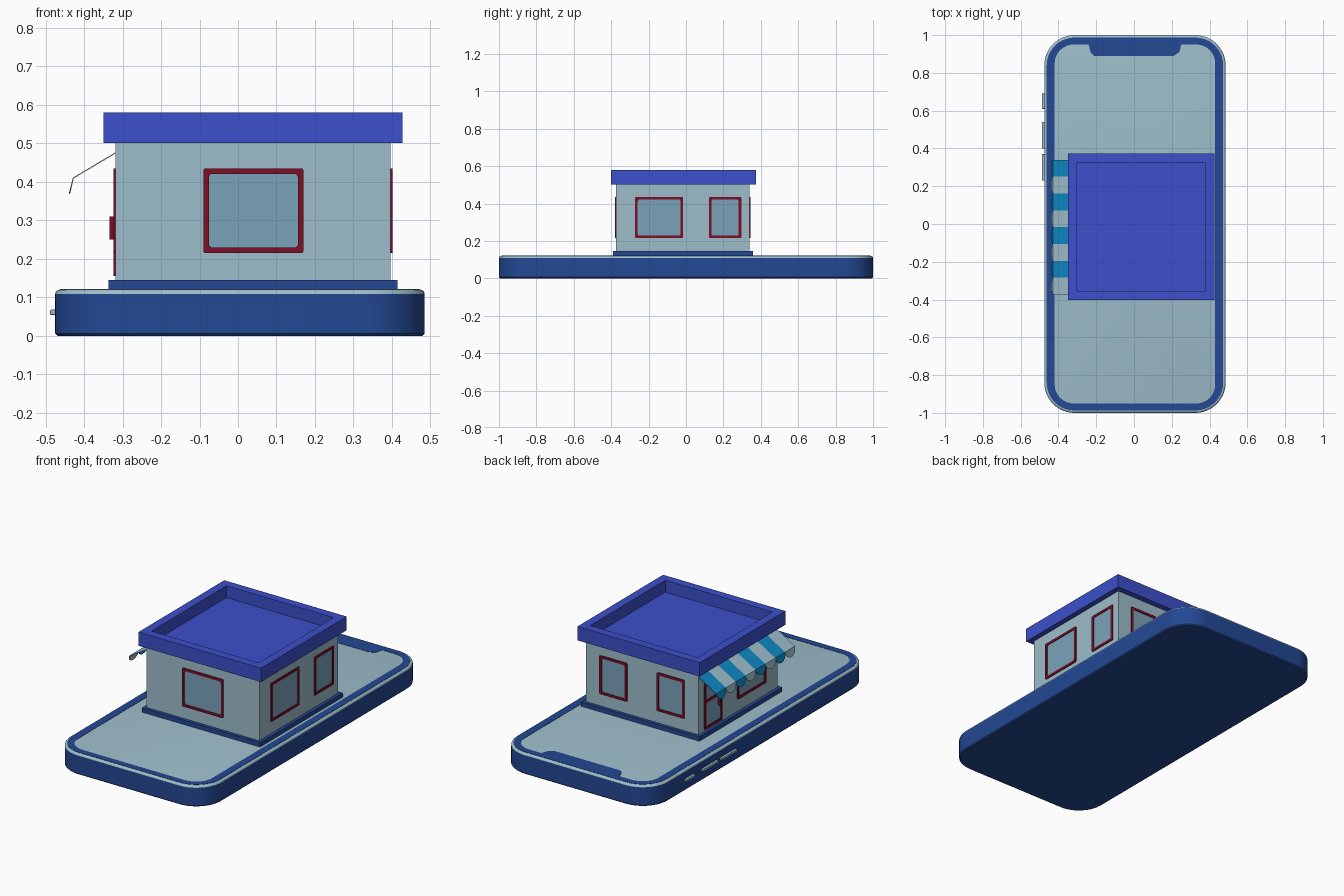
import bpy, bmesh, math
from mathutils import Vector

if "Cube" in bpy.data.objects:
    bpy.data.objects.remove(bpy.data.objects["Cube"])


def material(name, r, g, b):
    lin = [((c / 255 + 0.055) / 1.055) ** 2.4 for c in (r, g, b)]
    m = bpy.data.materials.new(name)
    m.diffuse_color = (*lin, 1)
    m.use_nodes = True
    m.node_tree.nodes["Principled BSDF"].inputs["Base Color"].default_value = m.diffuse_color
    return m


NAVY = material("navy", 35, 72, 148)
PALE = material("pale blue", 158, 190, 203)
ROOF = material("roof blue", 60, 80, 203)
RED = material("dark red", 125, 14, 40)
GLASS = material("glass blue", 123, 164, 187)
SKY = material("awning blue", 14, 137, 198)


def finish(bm, name, mats, smooth=False):
    bmesh.ops.recalc_face_normals(bm, faces=bm.faces)
    me = bpy.data.meshes.new(name)
    bm.to_mesh(me)
    bm.free()
    ob = bpy.data.objects.new(name, me)
    bpy.context.collection.objects.link(ob)
    for m in mats:
        me.materials.append(m)
    if smooth:
        bpy.ops.object.select_all(action='DESELECT')
        bpy.context.view_layer.objects.active = ob
        ob.select_set(True)
        bpy.ops.object.shade_smooth_by_angle(angle=math.radians(35))
    return ob


def box_mesh(lo, hi):
    bm = bmesh.new()
    bmesh.ops.create_cube(bm, size=1)
    lo, hi = Vector(lo), Vector(hi)
    for v in bm.verts:
        v.co = (lo + hi) / 2 + v.co * (hi - lo)
    return bm


def box(name, lo, hi, mat, bevel=0):
    bm = box_mesh(lo, hi)
    if bevel:
        bmesh.ops.bevel(bm, geom=bm.edges[:], offset=bevel, segments=2, affect='EDGES', profile=0.5)
    return finish(bm, name, [mat])


def round_rect(w, h, r, cx=0, cy=0, n=10, top_extra=()):
    """Counter-clockwise rounded rectangle, with optional points on the top edge."""
    pts = []
    for i, (sx, sy) in enumerate([(1, 1), (-1, 1), (-1, -1), (1, -1)]):
        for k in range(n + 1):
            a = math.pi / 2 * (i + k / n)
            pts.append((cx + sx * (w - r) + r * math.cos(a), cy + sy * (h - r) + r * math.sin(a)))
        if i == 0:
            pts += list(top_extra)
    return pts


def loft(name, layers, mat):
    """Stack of rounded phone outlines given as (z, inset)."""
    bm = bmesh.new()
    rings = []
    for z, d in layers:
        pts = round_rect(PW - d, 1 - d, 0.16 - d, PX, 0, 12)
        rings.append([bm.verts.new((x, y, z)) for x, y in pts])
    n = len(rings[0])
    for a, b in zip(rings, rings[1:]):
        for i in range(n):
            bm.faces.new((a[i], a[(i + 1) % n], b[(i + 1) % n], b[i]))
    bm.faces.new(rings[0])
    bm.faces.new(rings[-1])
    return finish(bm, name, [mat], True)


def plate(name, loops, half, mat, loc, rot=(0, 0, 0)):
    """Flat filled outline; further loops become holes."""
    cu = bpy.data.curves.new(name, 'CURVE')
    cu.dimensions, cu.fill_mode, cu.extrude = '2D', 'BOTH', half
    for pts in loops:
        sp = cu.splines.new('POLY')
        sp.points.add(len(pts) - 1)
        for p, (x, y) in zip(sp.points, pts):
            p.co = (x, y, 0, 1)
        sp.use_cyclic_u = True
    ob = bpy.data.objects.new(name, cu)
    bpy.context.collection.objects.link(ob)
    cu.materials.append(mat)
    ob.location, ob.rotation_euler = loc, rot
    bpy.ops.object.select_all(action='DESELECT')
    bpy.context.view_layer.objects.active = ob
    ob.select_set(True)
    bpy.ops.object.convert(target='MESH')


# Phone: dark case, pale top slab, dark bezel with notch, side buttons
PX, PW = 0.005, 0.48
loft("phone_case", [(0, 0.006), (0.006, 0), (0.109, 0)], NAVY)
loft("phone_screen", [(0.109, 0), (0.115, 0.002), (0.119, 0.007), (0.12, 0.011)], PALE)
notch = [(0.25, 0.95), (0.24, 0.91), (0.21, 0.89), (-0.21, 0.89), (-0.23, 0.91), (-0.24, 0.95)]
plate("screen_bezel",
      [round_rect(PW - 0.013, 0.987, 0.147, PX), round_rect(0.425, 0.95, 0.1, PX, top_extra=notch)],
      0.0015, NAVY, (0, 0, 0.12))
for i, (y0, y1) in enumerate([(0.61, 0.69), (0.40, 0.54), (0.23, 0.37)]):
    box(f"side_button_{i + 1}", (-0.488, y0, 0.054), (-0.46, y1, 0.068), PALE, 0.003)

# Shop: plinth, walls, roof with sunken top
X0, X1, Y0, Y1 = -0.318, 0.396, -0.373, 0.34
box("plinth", (X0 - 0.018, Y0 - 0.018, 0.118), (X1 + 0.018, Y1 + 0.018, 0.145), NAVY)
box("walls", (X0, Y0, 0.14), (X1, Y1, 0.505), PALE)
bm = box_mesh((-0.349, -0.402, 0.501), (0.427, 0.374, 0.58))
top = max(bm.faces, key=lambda f: f.calc_center_median().z)
bmesh.ops.inset_individual(bm, faces=[top], thickness=0.068)
rim = bmesh.ops.extrude_discrete_faces(bm, faces=[top])["faces"][0]
for v in rim.verts:
    v.co.z -= 0.068
finish(bm, "roof", [ROOF])

# Windows: wall name -> (rotation about z, placement of the span centre)
WALLS = {
    "front": (0, lambda c: (c, Y0)),
    "right": (90, lambda c: (X1, c)),
    "back": (180, lambda c: (c, Y1)),
    "left": (-90, lambda c: (X0, c)),
}


def window(name, wall, a, b, z0=0.215, z1=0.435):
    ang, place = WALLS[wall]
    rot = (math.pi / 2, 0, math.radians(ang))
    loc = (*place((a + b) / 2), (z0 + z1) / 2)
    w, h = (b - a) / 2, (z1 - z0) / 2
    plate(name + "_frame", [round_rect(w, h, 0.006, n=3), round_rect(w - 0.014, h - 0.014, 0.01, n=3)],
          0.006, RED, loc, rot)
    plate(name + "_glass", [round_rect(w - 0.007, h - 0.007, 0.004, n=2)], 0.002, GLASS, loc, rot)


window("front_window", "front", -0.09, 0.17)
window("right_window_large", "right", -0.272, -0.015)
window("right_window_small", "right", 0.122, 0.296)
window("back_window_1", "back", 0.134, 0.308)
window("back_window_2", "back", -0.23, -0.055)
window("left_window", "left", -0.265, -0.01)

# Door: glazed, with a cross bar and handle
window("door", "left", 0.13, 0.29, 0.155, 0.435)
box("door_bar", (X0 - 0.006, 0.14, 0.305), (X0 + 0.002, 0.28, 0.32), RED)
box("door_handle", (X0 - 0.016, 0.15, 0.25), (X0 + 0.002, 0.165, 0.31), RED)

# Awning: striped slope with a scalloped tab hanging from each stripe
bm = bmesh.new()
step = (Y1 - Y0) / 8
for i in range(8):
    ya, yb = Y1 - i * step, Y1 - (i + 1) * step
    ym, r = (ya + yb) / 2, step / 2
    slope = [(-0.317, ya, 0.476), (-0.428, ya, 0.41), (-0.428, yb, 0.41), (-0.317, yb, 0.476)]
    tab = []
    for k in range(13):
        t = math.pi * k / 12
        s = math.sin(t)
        tab.append((-0.428 - 0.01 * s, ym + r * math.cos(t), 0.41 - 0.041 * s))
    for pts in (slope, tab):
        f = bm.faces.new([bm.verts.new(p) for p in pts])
        f.material_index = i % 2
bmesh.ops.remove_doubles(bm, verts=bm.verts, dist=0.0005)
awning = finish(bm, "awning", [SKY, PALE])
mod = awning.modifiers.new("thickness", 'SOLIDIFY')
mod.thickness, mod.offset = 0.003, 0
